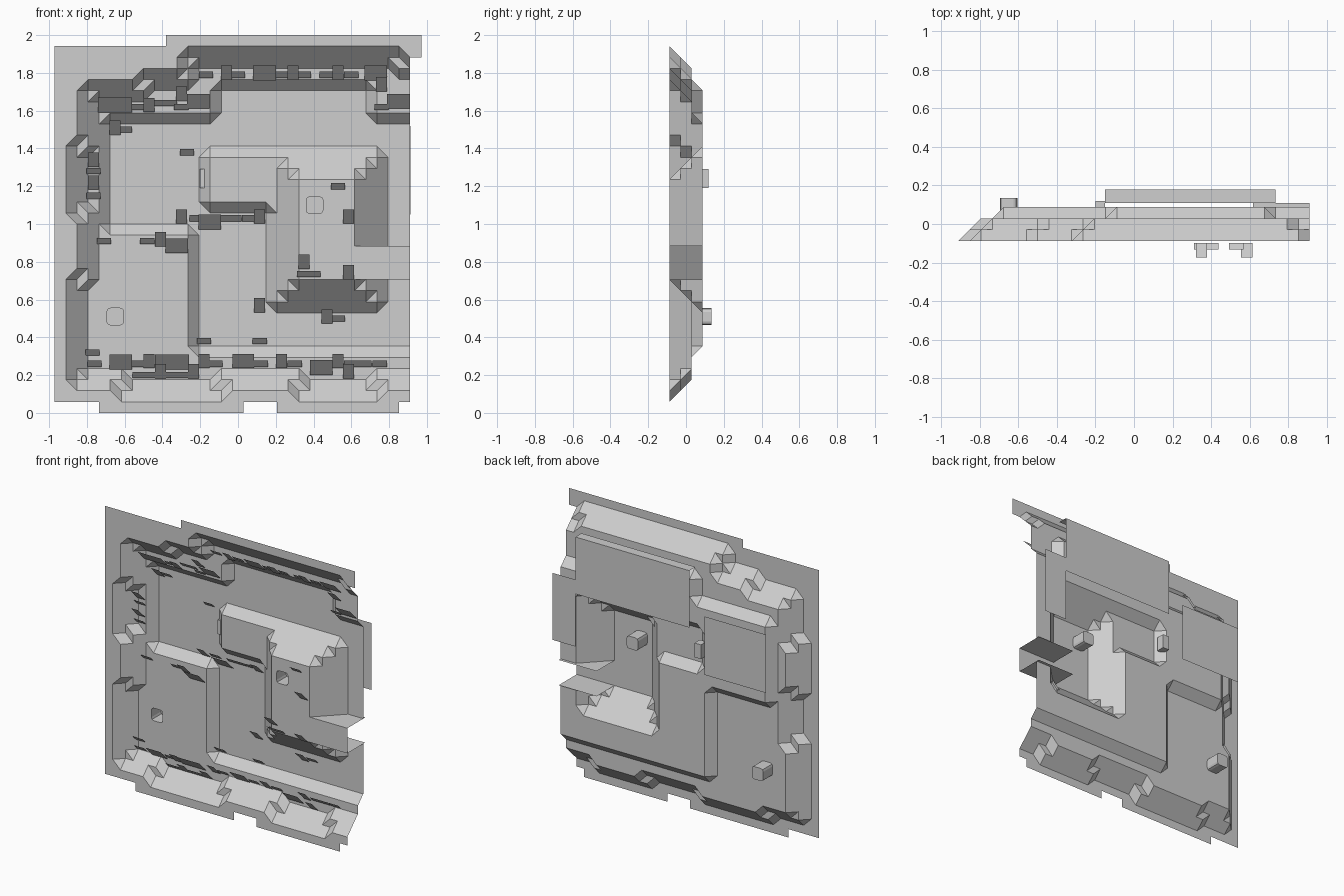
import bpy, bmesh

if "Cube" in bpy.data.objects:
    bpy.data.objects.remove(bpy.data.objects["Cube"])

U = 2 / 34                      # one grid cell
X = lambda i: -0.9706 + i * U
Y = lambda d: -0.0882 + d * U   # terrain depth level to y
Z = lambda j: j * U

grey = bpy.data.materials.new("stone grey")
grey.diffuse_color = (0.62, 0.62, 0.62, 1)
grey.use_nodes = True
grey.node_tree.nodes["Principled BSDF"].inputs["Base Color"].default_value = grey.diffuse_color


def make(name, bm):
    me = bpy.data.meshes.new(name)
    bm.to_mesh(me)
    bm.free()
    me.materials.append(grey)
    ob = bpy.data.objects.new(name, me)
    bpy.context.collection.objects.link(ob)
    return ob


def quad(bm, *pts):
    return bm.faces.new([bm.verts.new(p) for p in pts])


# Pit outline as rectangles of cells (i0, i1, j0, j1)
PIT = [(2, 50, 2, 30), (1, 9, 2, 13), (1, 9, 17, 25), (7, 50, 2, 31), (11, 50, 2, 32),
       (11, 32, 2, 33), (5, 16, 1, 9), (21, 30, 1, 9)]
in_pit = lambda i, j: any(a <= i < b and c <= j < d for a, b, c, d in PIT)
box = lambda i, j, a, b, c, d: a <= i <= b and c <= j <= d


def depth(i, j):
    # outer walls: two steps down from the rim
    d = 0
    for r in (1, 2):
        if all(in_pit(i + p, j + q) for p in range(-r, r) for q in range(-r, r)):
            d = r
    # floor
    if box(i, j, 5, 99, 17, 26) or box(i, j, 13, 99, 6, 26) or box(i, j, 15, 28, 6, 29):
        d = 3
    # low plateau and stepped block
    if box(i, j, 14, 22, 19, 23):
        d = 2
    for k in range(3):
        if box(i, j, 20 + k, 29 - k, 10 + k, 23 - k):
            d = 2 - k
    return d


def has_cell(i, j):
    if box(i, j, 27, 31, 12, 14):            # bridge opening
        return False
    if box(i, j, 4, 6, 7, 9) or box(i, j, 22, 24, 17, 19):   # socket openings
        return False
    if j == 0:
        return 4 <= i < 17 or 20 <= i < 31
    if j == 33:
        return i >= 10
    return i < 32 or j == 32


# Terrain sheet with sockets
bm = bmesh.new()
V = {}


def vert(i, j):
    if (i, j) not in V:
        V[i, j] = bm.verts.new((X(i), Y(depth(i, j)), Z(j)))
    return V[i, j]


for i in range(33):
    for j in range(34):
        if has_cell(i, j):
            c = [vert(i, j), vert(i + 1, j), vert(i + 1, j + 1), vert(i, j + 1)]
            hs = [depth(i, j), depth(i + 1, j), depth(i + 1, j + 1), depth(i, j + 1)]
            if len(set(hs)) > 1 and (hs[0] + hs[2]) != (hs[1] + hs[3]):
                # corner cells: split along the level diagonal
                k = 0 if hs[0] == hs[2] else 1
                bm.faces.new([c[k], c[k + 1], c[k + 2]])
                bm.faces.new([c[k + 2], c[(k + 3) % 4], c[k]])
            else:
                bm.faces.new(c)

RING = [(0, 0), (1, 0), (2, 0), (3, 0), (3, 1), (3, 2), (3, 3), (2, 3), (1, 3), (0, 3), (0, 2), (0, 1)]
for i0, j0, cx, cz in ((4, 7, -0.65, 0.51), (22, 17, 0.406, 1.10)):
    y0 = Y(depth(i0, j0))
    outer = [vert(i0 + a, j0 + b) for a, b in RING]
    loops = [outer]
    for y in (y0, y0 + 0.105):
        pts = []
        for a, b in RING:
            p, q = a - 1.5, b - 1.5
            if abs(p) == abs(q):
                p, q = p * 0.026, q * 0.026
            else:
                p, q = [s * (0.0295 if abs(s) > 1 else 0.05) for s in (p, q)]
            pts.append(bm.verts.new((cx + p, y, cz + q)))
        loops.append(pts)
    for A, B in zip(loops, loops[1:]):
        for k in range(12):
            n = (k + 1) % 12
            bm.faces.new([A[k], A[n], B[n], B[k]])
    bm.faces.new(loops[2])
make("terrain_sheet", bm)

# Bridge: deck and two side walls
bm = bmesh.new()
x0, x1, z0, z1, yf, yb = X(27), X(32), Z(12), Z(15), Y(0), 0.11
quad(bm, (x0, yf, z0), (x1, yf, z0), (x1, yf, z1), (x0, yf, z1))
quad(bm, (x0, yf, z1), (x1, yf, z1), (x1, yb, z1), (x0, yb, z1))
quad(bm, (x0, yb, z0), (x1, yb, z0), (x1, yf, z0), (x0, yf, z0))
make("bridge", bm)

# Back panels
bm = bmesh.new()
for a, b, c, d in ((-0.15, 0.735, 1.42, 1.82), (0.735, 0.912, 1.05, 1.52), (-0.745, -0.27, 1.12, 1.53)):
    quad(bm, (b, 0.178, c), (a, 0.178, c), (a, 0.178, d), (b, 0.178, d))
quad(bm, (-0.15, 0.11, 1.82), (0.735, 0.11, 1.82), (0.735, 0.178, 1.82), (-0.15, 0.178, 1.82))
make("back_panels", bm)

# Small socket on the plateau slope
bm = bmesh.new()
bmesh.ops.create_cube(bm, size=1)
for v in bm.verts:
    v.co = (-0.175 + v.co.x * 0.05, 0.09 + v.co.y * 0.06, 1.24 + v.co.z * 0.10)
make("slope_socket", bm)

# Tilted plates: tall, flat and broad ones, leaning out over the ledges
SIZES = {"tall": (0.058, 0.076), "flat": (0.075, 0.033), "broad": (0.12, 0.078)}
PLATES = {
    "tall": {1.80: [-.06, .29, .53], 1.74: [.76], 1.69: [-.30], 1.63: [-.47], 1.51: [-.65],
             1.34: [-.765], 1.22: [-.765], 1.04: [-.30, .115, .585], .92: [-.41], .80: [.35],
             .745: [.585], .57: [.115], .51: [.47],
             .275: [-.47, -.18, .0, .055, .23, .53], .22: [-.41, -.235, .585]},
    "flat": {1.79: [-.17, 0, .23, .35, .47, .60], 1.62: [-.53, -.30, .76], 1.64: [-.41, -.36],
             1.50: [-.60], 1.28: [-.765], 1.15: [-.765], 1.38: [-.27], 1.03: [-.22, -.09, -.02, .06],
             1.20: [.53], .735: [.35, .40], .91: [-.71, -.48], .50: [.53], .38: [-.18, .115],
             .32: [-.77], .26: [-.76, -.53, -.12, .12, .30, .60, .67, .75], .20: [-.52, -.47, -.35, -.29]},
    "broad": {1.80: [.14, .73], 1.65: [.85, -.21], 1.63: [-.68, -.62], 1.01: [-.15], .885: [-.325],
              .27: [-.62, -.38, -.32], .24: [.44]},
}
bm = bmesh.new()
for kind, rows in PLATES.items():
    w, h = SIZES[kind]
    for z, xs in rows.items():
        for x in xs:
            i, j = round((x + 0.9706) / U), round(z / U)
            y = Y(depth(i, j)) - 0.01
            a, b, lo, hi = x - w / 2, x + w / 2, z - h / 2, z + h / 2
            quad(bm, (a, y, lo), (b, y, lo), (b, y - h, hi), (a, y - h, hi))
make("tilted_plates", bm)
